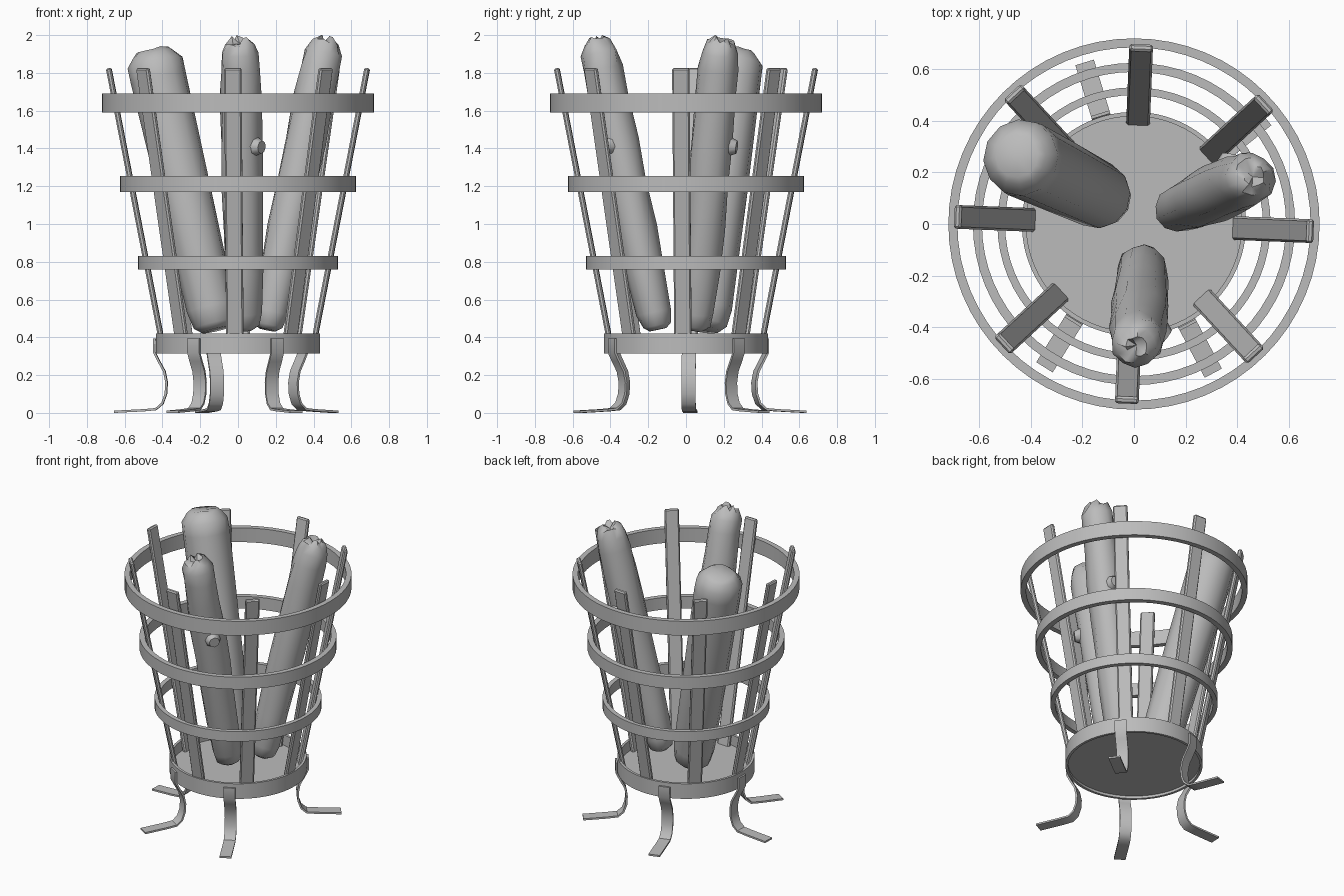
import bpy, bmesh, math, random
from mathutils import Vector, Matrix

if "Cube" in bpy.data.objects:
    bpy.data.objects.remove(bpy.data.objects["Cube"], do_unlink=True)

random.seed(4)
GREY = (0.5, 0.5, 0.5, 1)
mat = bpy.data.materials.new("plain_grey")
mat.use_nodes = True
mat.diffuse_color = GREY
mat.node_tree.nodes["Principled BSDF"].inputs["Base Color"].default_value = GREY


def finish(name, bm, angle=35):
    bmesh.ops.recalc_face_normals(bm, faces=bm.faces)
    me = bpy.data.meshes.new(name)
    bm.to_mesh(me)
    bm.free()
    me.materials.append(mat)
    ob = bpy.data.objects.new(name, me)
    bpy.context.collection.objects.link(ob)
    bpy.ops.object.select_all(action='DESELECT')
    ob.select_set(True)
    bpy.context.view_layer.objects.active = ob
    bpy.ops.object.shade_smooth_by_angle(angle=math.radians(angle))
    return ob


def bridge(bm, a, b):
    n = len(a)
    for i in range(n):
        bm.faces.new((a[i], a[(i + 1) % n], b[(i + 1) % n], b[i]))


def polar(deg):
    a = math.radians(deg)
    return Vector((math.cos(a), math.sin(a), 0))


# Flat metal hoops, closed rectangular section
def hoop(name, outer, thick, z0, z1, n=64):
    bm = bmesh.new()
    section = [(outer, z0), (outer, z1), (outer - thick, z1), (outer - thick, z0)]
    loops = [[bm.verts.new(polar(360 * i / n) * r + Vector((0, 0, z)))
              for i in range(n)] for r, z in section]
    for k in range(4):
        bridge(bm, loops[k], loops[(k + 1) % 4])
    finish(name, bm)


hoop("top_hoop", 0.72, 0.035, 1.59, 1.69)
hoop("upper_hoop", 0.625, 0.035, 1.17, 1.255)
hoop("lower_hoop", 0.53, 0.03, 0.76, 0.83)
hoop("base_rim", 0.435, 0.017, 0.315, 0.42)

# Floor plate
bm = bmesh.new()
bmesh.ops.create_cone(bm, cap_ends=True, segments=64, radius1=0.422, radius2=0.422,
                      depth=0.015, matrix=Matrix.Translation((0, 0, 0.34)))
finish("floor_plate", bm)

# Eight leaning slats
for k in range(8):
    out = polar(45 * k - 2.3)
    low = out * 0.395 + Vector((0, 0, 0.335))
    high = out * 0.685 + Vector((0, 0, 1.825))
    axis = (high - low).normalized()
    side = Vector((-out.y, out.x, 0))
    face = side.cross(axis)
    rot = Matrix((side, face, axis)).transposed().to_4x4()
    size = Matrix.Diagonal((0.092, 0.028, (high - low).length, 1))
    bm = bmesh.new()
    bmesh.ops.create_cube(bm, size=1, matrix=Matrix.Translation((low + high) / 2) @ rot @ size)
    bmesh.ops.bevel(bm, geom=bm.edges[:], offset=0.008, segments=1, affect='EDGES')
    finish(f"slat_{k + 1}", bm)

# Five curled strap legs: (radius, height) path given thickness and width
LEG = [(0.443, 0.395), (0.443, 0.32), (0.42, 0.275), (0.39, 0.22), (0.378, 0.16),
       (0.382, 0.1), (0.4, 0.05), (0.435, 0.02), (0.5, 0.014), (0.655, 0.006)]


def leg(name, deg, width=0.075, thick=0.012):
    out = polar(deg)
    side = Vector((-out.y, out.x, 0)) * width / 2
    pts = [out * r + Vector((0, 0, z)) for r, z in LEG]
    bm = bmesh.new()
    loops = []
    for i, p in enumerate(pts):
        run = pts[min(i + 1, len(pts) - 1)] - pts[max(i - 1, 0)]
        off = run.cross(side).normalized() * thick / 2
        loops.append([bm.verts.new(p + s + o) for s, o in
                      ((side, off), (-side, off), (-side, -off), (side, -off))])
    for a, b in zip(loops, loops[1:]):
        bridge(bm, a, b)
    bm.faces.new(loops[0])
    bm.faces.new(loops[-1])
    finish(name, bm)


for k, deg in enumerate((39, 107, 178, 238, 298)):
    leg(f"leg_{k + 1}", deg)


# Rough logs: rings along a leaning axis, with a ragged top and a knot
def log(name, low, high, profile, rough, ragged, knot=False, n=12):
    low, high = Vector(low), Vector(high)
    axis = high - low
    length = axis.length
    axis.normalize()
    out = Vector((axis.x, axis.y, 0))
    out = (out - axis * out.dot(axis)).normalized()
    side = axis.cross(out)
    bm = bmesh.new()
    loops = []
    for t, r in profile:
        ring = []
        for i in range(n):
            a = math.tau * i / n
            rr = r * (1 + random.uniform(-rough, rough))
            lift = random.uniform(-ragged, ragged) if t > 0.96 else 0
            ring.append(bm.verts.new(low + axis * (t * length + lift)
                                     + (out * math.cos(a) + side * math.sin(a)) * rr))
        loops.append(ring)
    for a, b in zip(loops, loops[1:]):
        bridge(bm, a, b)
    bm.faces.new(loops[0])
    tip = bm.verts.new(low + axis * (length - ragged))
    for i in range(n):
        bm.faces.new((loops[-1][i], loops[-1][(i + 1) % n], tip))
    if knot:
        way = (out * 0.55 + side * 0.83).normalized()
        spot = low + axis * length * 0.64 + way * 0.1
        turn = way.to_track_quat('Z', 'Y').to_matrix().to_4x4()
        bmesh.ops.create_cone(bm, cap_ends=True, segments=8, radius1=0.065, radius2=0.035,
                              depth=0.07, matrix=Matrix.Translation(spot) @ turn)
    finish(name, bm, 50)


SLIM = [(0, 0.045), (0.015, 0.075), (0.06, 0.092), (0.2, 0.1), (0.35, 0.106), (0.5, 0.11),
        (0.65, 0.11), (0.8, 0.107), (0.9, 0.105), (0.955, 0.098), (0.985, 0.075), (1, 0.04)]
THICK = [(0, 0.08), (0.02, 0.115), (0.08, 0.13), (0.5, 0.142), (0.9, 0.15),
         (0.955, 0.148), (0.985, 0.11), (1, 0.085)]
log("front_log", (0.035, -0.15, 0.44), (0.01, -0.475, 1.975), SLIM, 0.06, 0.022, True)
log("left_log", (0.155, 0.05, 0.44), (0.465, 0.185, 1.975), SLIM, 0.06, 0.022, True)
log("right_log", (-0.115, 0.1, 0.44), (-0.455, 0.265, 1.92), THICK, 0.015, 0.004)
